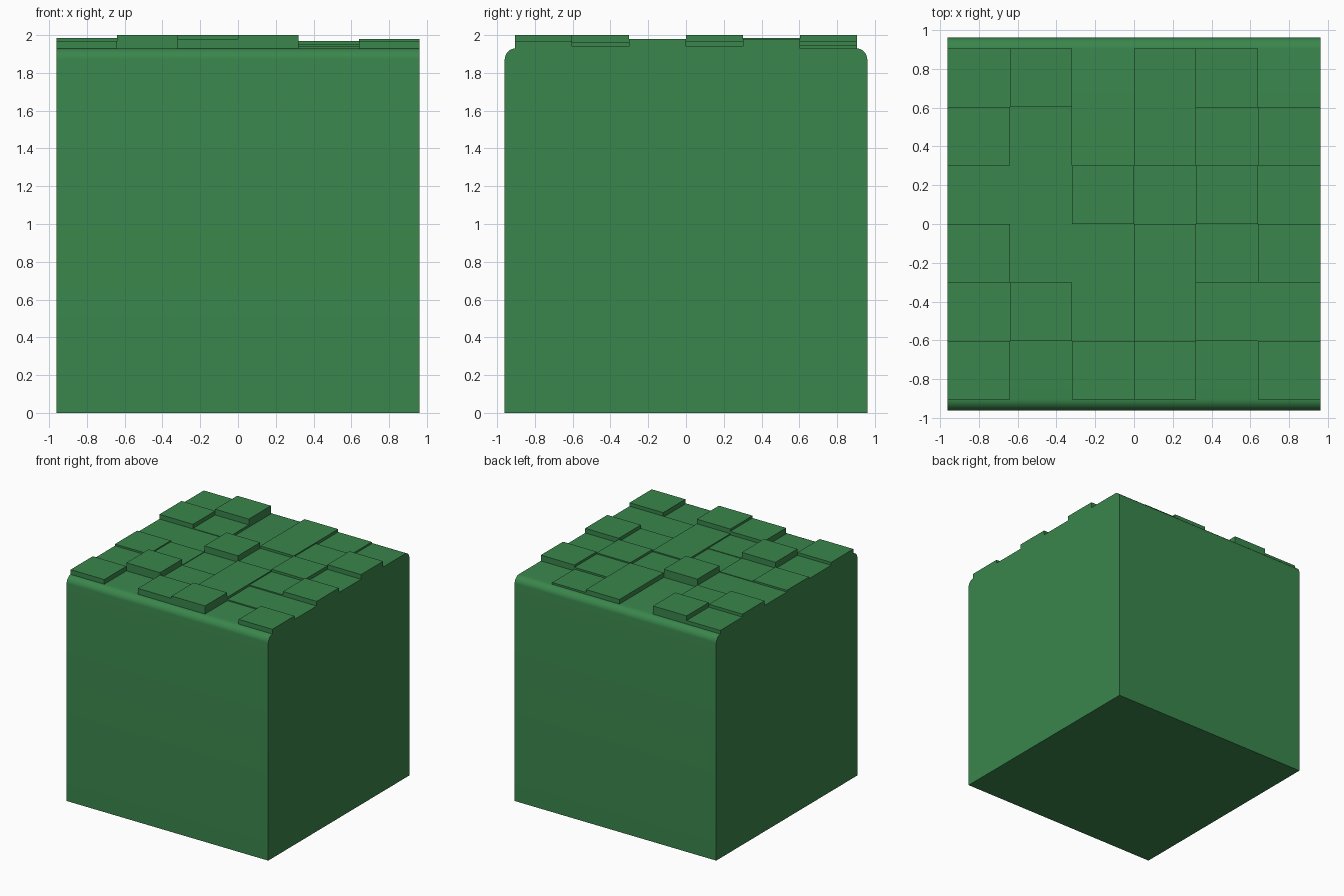
import bpy, bmesh, math

old = bpy.data.objects.get("Cube")
if old:
    bpy.data.objects.remove(old, do_unlink=True)

green = bpy.data.materials.new("leaf_green")
green.use_nodes = True
colour = (0.042, 0.238, 0.072, 1)
green.diffuse_color = colour
green.node_tree.nodes["Principled BSDF"].inputs["Base Color"].default_value = colour

HALF = 0.96      # half width of the block
TOP = 1.93       # top of the block, where the tiles sit
ROUND = 0.06     # radius of the front and back top edges


def add_box(name, x0, x1, y0, y1, z0, z1):
    bm = bmesh.new()
    bmesh.ops.create_cube(bm, size=1)
    for v in bm.verts:
        v.co = (x1 if v.co.x > 0 else x0,
                y1 if v.co.y > 0 else y0,
                z1 if v.co.z > 0 else z0)
    mesh = bpy.data.meshes.new(name)
    bm.to_mesh(mesh)
    bm.free()
    obj = bpy.data.objects.new(name, mesh)
    bpy.context.collection.objects.link(obj)
    mesh.materials.append(green)
    return obj


# Block with rounded front and back top edges
block = add_box("block", -HALF, HALF, -HALF, HALF, 0, TOP)
bm = bmesh.new()
bm.from_mesh(block.data)
rims = [e for e in bm.edges
        if all(v.co.z > 1 for v in e.verts)
        and abs(e.verts[0].co.x - e.verts[1].co.x) > 1]
bmesh.ops.bevel(bm, geom=rims, offset=ROUND, segments=8, profile=0.5, affect='EDGES')
bm.to_mesh(block.data)
bm.free()
bpy.context.view_layer.objects.active = block
block.select_set(True)
bpy.ops.object.shade_smooth_by_angle(angle=math.radians(30))
block.select_set(False)

# Tile heights in hundredths, rows front to back, columns from -x to +x
heights = [
    (4, 0, 5, 7, 0, 4),
    (1.5, 7, 2, 3, 1, 1),
    (3, 2, 1.5, 3, 2, 5),
    (1.5, 1.5, 7, 2, 4, 1),
    (5.5, 2, 0, 4, 3, 5),
    (3, 7, 0, 4, 1.5, 0),
]
wide = HALF / 3
deep = (HALF - ROUND + 0.005) / 3
for r, row in enumerate(heights):
    for c, h in enumerate(row):
        if h:
            x, y = (c - 3) * wide, (r - 3) * deep
            add_box(f"top_tile_{r + 1}_{c + 1}", x, x + wide, y, y + deep,
                    TOP - 0.02, TOP + h / 100)
